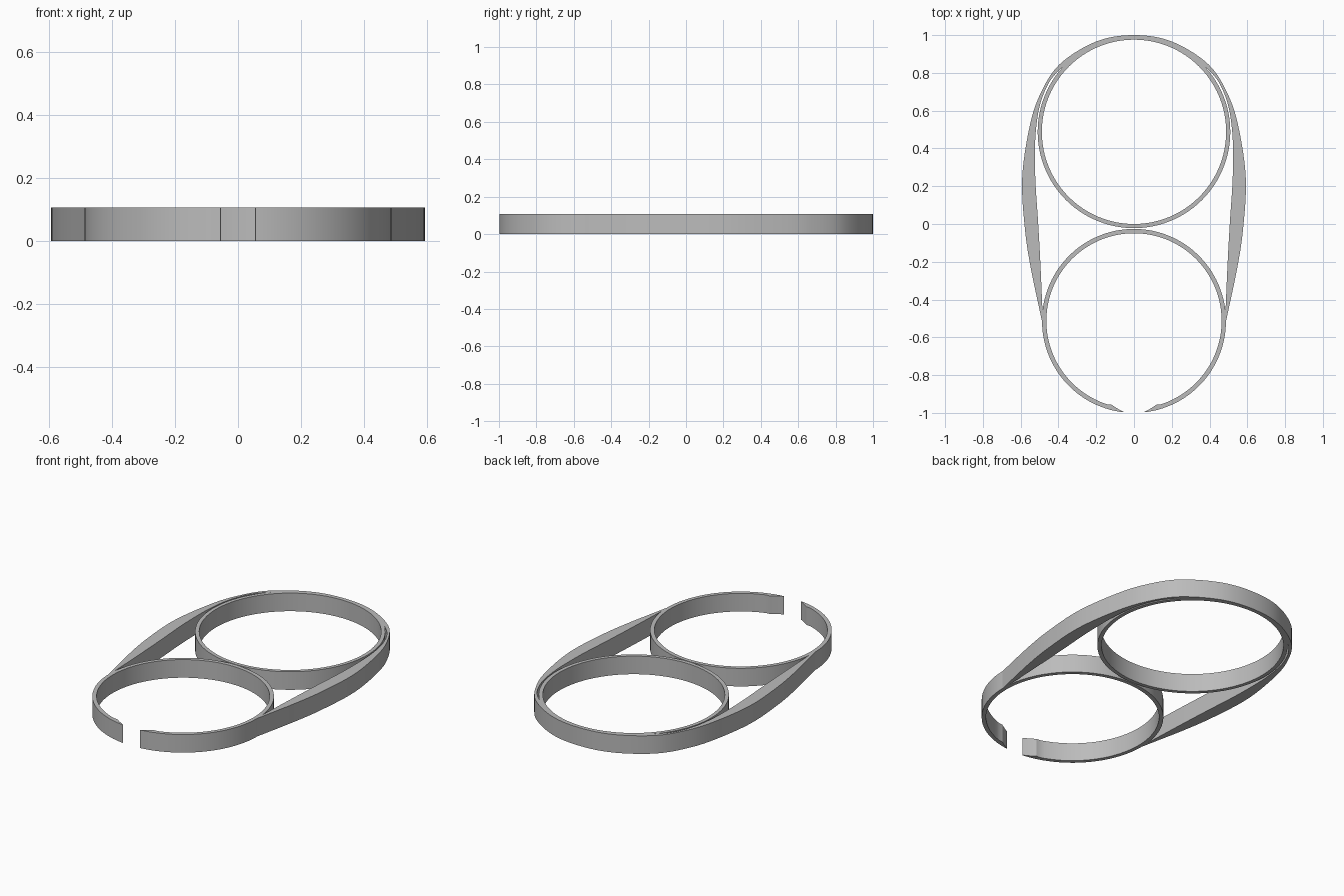
import bpy, bmesh, math
from mathutils import Vector

HEIGHT = 0.107

if "Cube" in bpy.data.objects:
    bpy.data.objects.remove(bpy.data.objects["Cube"])

grey = bpy.data.materials.new("plain_grey")
grey.use_nodes = True
colour = (0.5, 0.5, 0.5, 1)
grey.diffuse_color = colour
grey.node_tree.nodes["Principled BSDF"].inputs["Base Color"].default_value = colour


def wall(name, outer, inner, closed):
    """Upright band between two matching plan curves."""
    bm = bmesh.new()
    rows = [[bm.verts.new((p[0], p[1], z)) for p in curve]
            for curve, z in ((outer, 0), (outer, HEIGHT), (inner, HEIGHT), (inner, 0))]
    n = len(outer)
    for i in range(n if closed else n - 1):
        j = (i + 1) % n
        for k in range(4):
            a, b = rows[k], rows[(k + 1) % 4]
            bm.faces.new((a[i], a[j], b[j], b[i]))
    if not closed:
        bm.faces.new([r[0] for r in rows])
        bm.faces.new([r[-1] for r in rows])
    bmesh.ops.recalc_face_normals(bm, faces=bm.faces)
    mesh = bpy.data.meshes.new(name)
    bm.to_mesh(mesh)
    bm.free()
    mesh.materials.append(grey)
    obj = bpy.data.objects.new(name, mesh)
    bpy.context.collection.objects.link(obj)
    bpy.ops.object.select_all(action='DESELECT')
    obj.select_set(True)
    bpy.context.view_layer.objects.active = obj
    bpy.ops.object.shade_smooth_by_angle(angle=math.radians(30))


def arc(cy, r, start, end, n):
    """Points round (0, cy); angles in radians from the front."""
    angles = [start + (end - start) * i / n for i in range(n + 1)]
    return [(r * math.sin(a), cy - r * math.cos(a)) for a in angles]


def spline(points, steps=8):
    """Smooth curve through points, mirrored across x = 0."""
    right = [Vector(p) for p in points]
    ctrl = [Vector((-p.x, p.y)) for p in reversed(right[1:])] + right
    ctrl = [2 * ctrl[0] - ctrl[1]] + ctrl + [2 * ctrl[-1] - ctrl[-2]]
    out = []
    for a, b, c, d in zip(ctrl, ctrl[1:], ctrl[2:], ctrl[3:]):
        for s in range(steps):
            t = s / steps
            out.append(0.5 * (2 * b + (c - a) * t + (2 * a - 5 * b + 4 * c - d) * t * t
                              + (3 * b - a - 3 * c + d) * t ** 3))
    return out + [ctrl[-2]]


# Closed back ring
turn = 2 * math.pi
wall("back_ring", arc(0.488, 0.51, 0, turn, 96)[:-1],
     arc(0.488, 0.488, 0, turn, 96)[:-1], True)

# Open front ring, its ends tapering to a thin edge at the gap
gap = 0.113
taper = 0.28
cy, r_out, r_in = -0.513, 0.487, 0.464
outer = arc(cy, r_out, gap, turn - gap, 120)
inner = []
for i, p in enumerate(outer):
    a = gap + (turn - 2 * gap) * i / 120
    edge = min(a, turn - a)
    f = min(1, (edge - gap) / (taper - gap))
    r = r_out - 0.002 - (r_out - 0.002 - r_in + 0.008 * (f < 1)) * f
    inner.append((r * math.sin(a), cy - r * math.cos(a)))
wall("front_ring", outer, inner, False)

# Tapered band wrapping the back ring and joining the sides of the front ring
band_outer = [(0, 1), (0.2, 0.966), (0.394, 0.845), (0.5, 0.68), (0.556, 0.5),
              (0.592, 0.24), (0.578, -0.02), (0.547, -0.23), (0.486, -0.52)]
band_inner = [(0, 0.993), (0.2, 0.951), (0.396, 0.815), (0.482, 0.68), (0.519, 0.5),
              (0.523, 0.26), (0.507, -0.0), (0.495, -0.22), (0.482, -0.52)]
wall("outer_band", spline(band_outer), spline(band_inner), False)
